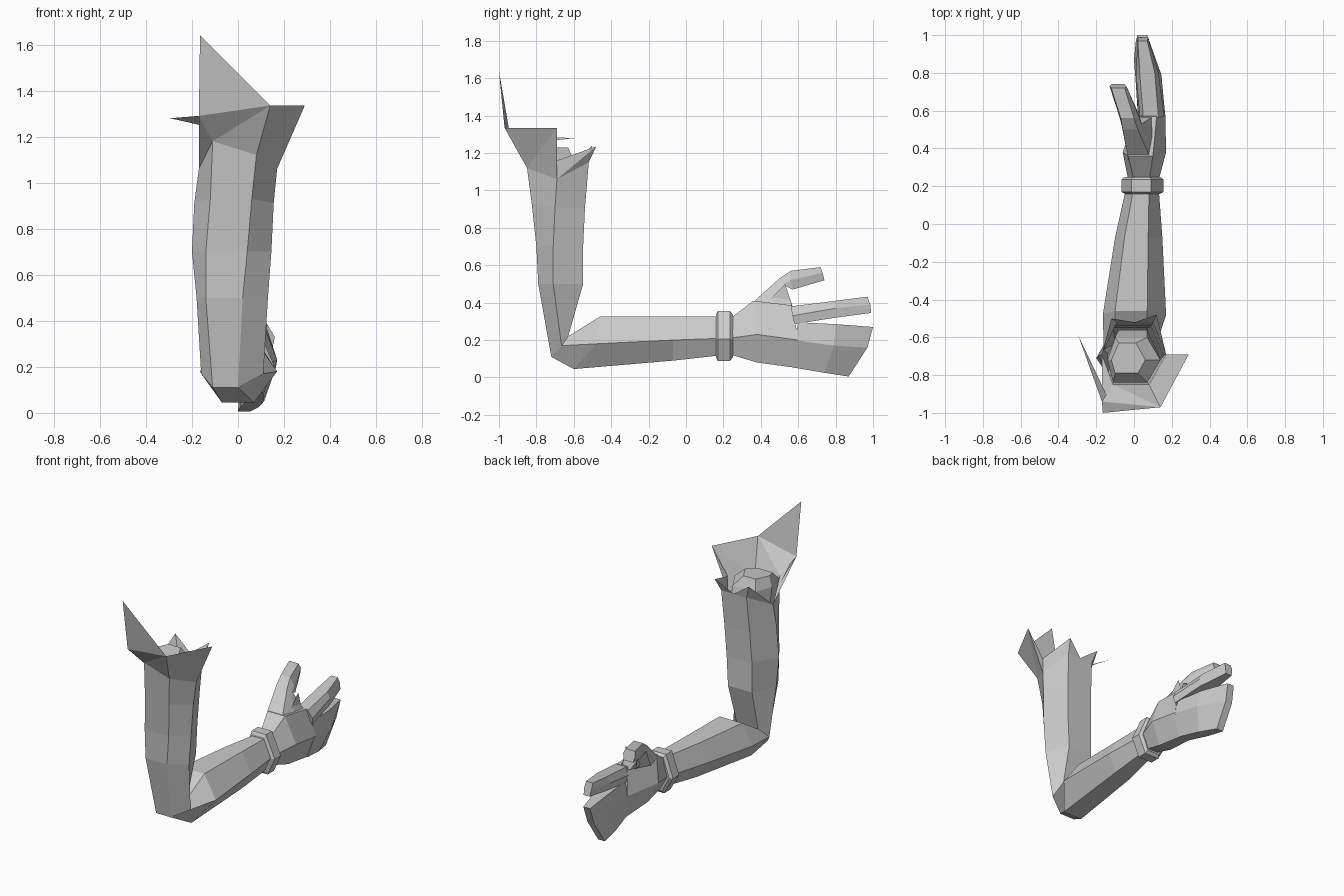
import bpy
import bmesh
from mathutils import Vector

old = bpy.data.objects.get("Cube")
if old:
    bpy.data.objects.remove(old, do_unlink=True)

# One plain grey for the whole model
grey = bpy.data.materials.new("plain grey")
grey.use_nodes = True
colour = (0.6, 0.6, 0.6, 1)
grey.diffuse_color = colour
grey.node_tree.nodes["Principled BSDF"].inputs["Base Color"].default_value = colour


def finish(name, bm):
    mesh = bpy.data.meshes.new(name)
    bm.to_mesh(mesh)
    bm.free()
    mesh.materials.append(grey)
    obj = bpy.data.objects.new(name, mesh)
    bpy.context.collection.objects.link(obj)
    return obj


def ring(outer, mid, inner, sides, outer_x, inner_x):
    """Six-sided section: (y, z) of its outer, middle and inner levels, plus x pairs."""
    return [
        Vector((outer_x[0], *outer)), Vector((outer_x[1], *outer)),
        Vector((sides[1], *mid)),
        Vector((inner_x[1], *inner)), Vector((inner_x[0], *inner)),
        Vector((sides[0], *mid)),
    ]


def loft(name, rings, cap_start=True, cap_end=True):
    bm = bmesh.new()
    loops = [[bm.verts.new(p) for p in r] for r in rings]
    for a, b in zip(loops, loops[1:]):
        for i in range(len(a)):
            j = (i + 1) % len(a)
            bm.faces.new((a[i], a[j], b[j], b[i]))
    if cap_start:
        bm.faces.new(loops[0])
    if cap_end:
        bm.faces.new(loops[-1])
    bmesh.ops.recalc_face_normals(bm, faces=bm.faces)
    return finish(name, bm)


# Bent arm: from the open shoulder, round the elbow, to the wrist
arm_top = ring((-.85, 1.12), (-.69, 1.06), (-.52, 1.15), (-.17, .17), (-.11, .08), (-.09, .10))
arm_top[0].z = 1.18
wrist = ring((.2, .12), (.2, .21), (.2, .325), (-.04, .13), (.01, .09), (0, .08))
loft("arm", [
    arm_top,
    ring((-.825, .93), (-.70, .91), (-.54, .91), (-.19, .155), (-.12, .06), (-.10, .09)),
    ring((-.80, .70), (-.71, .70), (-.55, .70), (-.20, .145), (-.14, .04), (-.11, .08)),
    ring((-.79, .50), (-.71, .50), (-.55, .50), (-.18, .13), (-.14, .02), (-.11, .07)),
    ring((-.72, .11), (-.665, .17), (-.63, .22), (-.16, .11), (-.11, .0), (-.10, .06)),
    ring((-.60, .045), (-.48, .18), (-.46, .325), (-.165, .17), (-.07, .07), (-.10, .07)),
    ring((-.07, .09), (-.07, .20), (-.07, .325), (-.10, .15), (-.03, .09), (-.05, .075)),
    wrist,
], cap_start=False)

# Rounded stump inside the sleeve
loft("shoulder_stump", [
    ring((-.80, 1.0), (-.69, 1.0), (-.56, 1.0), (-.14, .13), (-.10, .06), (-.08, .07)),
    ring((-.84, 1.16), (-.72, 1.16), (-.60, 1.16), (-.14, .14), (-.11, .07), (-.10, .07)),
    ring((-.79, 1.22), (-.72, 1.23), (-.63, 1.23), (-.12, .06), (-.10, .02), (-.08, .01)),
], cap_start=False)

# Torn flaring sleeve edge, a single sheet of cloth
front_l, front_r, side_r, back_r, back_l, side_l = arm_top
rim_l = Vector((-.17, -.94, 1.29))
rim_r = Vector((.14, -.97, 1.335))
side_spike = Vector((.29, -.69, 1.335))
side_notch = Vector((.17, -.69, 1.16))
back_spike_r = Vector((.12, -.48, 1.235))
back_spike_l = Vector((-.12, -.50, 1.24))
back_notch = (back_r + back_l) / 2
tall_spike = Vector((-.165, -1, 1.64))
loose_tip = Vector((-.295, -.59, 1.28))
cloth = bmesh.new()
for face in (
    (front_l, front_r, rim_r), (front_l, rim_r, rim_l),
    (front_r, side_r, side_spike), (front_r, side_spike, rim_r),
    (side_r, side_notch, side_spike),
    (side_r, back_r, back_spike_r), (side_r, back_spike_r, side_notch),
    (back_r, back_notch, back_spike_r),
    (back_notch, back_l, back_spike_l),
    (back_l, side_l, back_spike_l),
    (side_l, front_l, rim_l),
    (rim_l, rim_r, tall_spike),
    (rim_l, loose_tip, rim_l.lerp(front_l, .4)),
):
    cloth.faces.new([cloth.verts.new(p) for p in face])
bmesh.ops.remove_doubles(cloth, verts=cloth.verts, dist=0.0005)
finish("torn_sleeve", cloth)

# Bracelet with chamfered edges, scaled out from the wrist section
centre = Vector((.045, .2, .225))


def band(y, width, height):
    return [Vector((centre.x + (p.x - centre.x) * width, y,
                    centre.z + (p.z - centre.z) * height)) for p in wrist]


loft("bracelet", [band(.16, 1.1, 1.12), band(.17, 1.32, 1.3),
                  band(.235, 1.32, 1.3), band(.25, 1.1, 1.12)])

# Palm
loft("palm", [
    ring((.23, .125), (.23, .21), (.23, .31), (-.03, .13), (.02, .09), (0, .08)),
    ring((.38, .08), (.38, .23), (.36, .41), (-.06, .17), (.02, .11), (-.03, .10)),
    ring((.60, .05), (.60, .20), (.57, .385), (.02, .165), (.04, .11), (.04, .12)),
])

# Joined lower fingers, curling inward
loft("lower_fingers", [
    ring((.58, .052), (.58, .20), (.60, .295), (.02, .165), (.04, .115), (.04, .14)),
    ring((.74, .025), (.79, .17), (.80, .285), (.02, .145), (.01, .09), (.03, .12)),
    ring((.87, .005), (.97, .16), (1.0, .27), (.01, .06), (0, .05), (.02, .07)),
])

# Index finger
loft("index_finger", [
    ring((.58, .285), (.57, .33), (.56, .38), (.03, .16), (.04, .15), (.05, .13)),
    ring((.80, .32), (.80, .37), (.80, .41), (.01, .13), (.02, .125), (.03, .11)),
    ring((.99, .345), (.985, .39), (.97, .432), (.02, .075), (.03, .075), (.02, .07)),
])

# Thumb
loft("thumb", [
    ring((.57, .37), (.45, .37), (.34, .385), (-.05, .11), (.02, .10), (-.03, .09)),
    ring((.53, .49), (.52, .50), (.50, .53), (-.065, .04), (-.05, .04), (-.06, .02)),
    ring((.57, .47), (.56, .52), (.56, .57), (-.075, .03), (-.06, .03), (-.07, .0)),
    ring((.74, .52), (.73, .56), (.72, .59), (-.13, -.04), (-.12, -.05), (-.12, -.05)),
])

# Web of skin between thumb and index finger
web = bmesh.new()
for x in (-.02, .08):
    web.faces.new([web.verts.new((x, y, z)) for y, z in ((.45, .42), (.57, .38), (.53, .50))])
finish("thumb_web", web)
